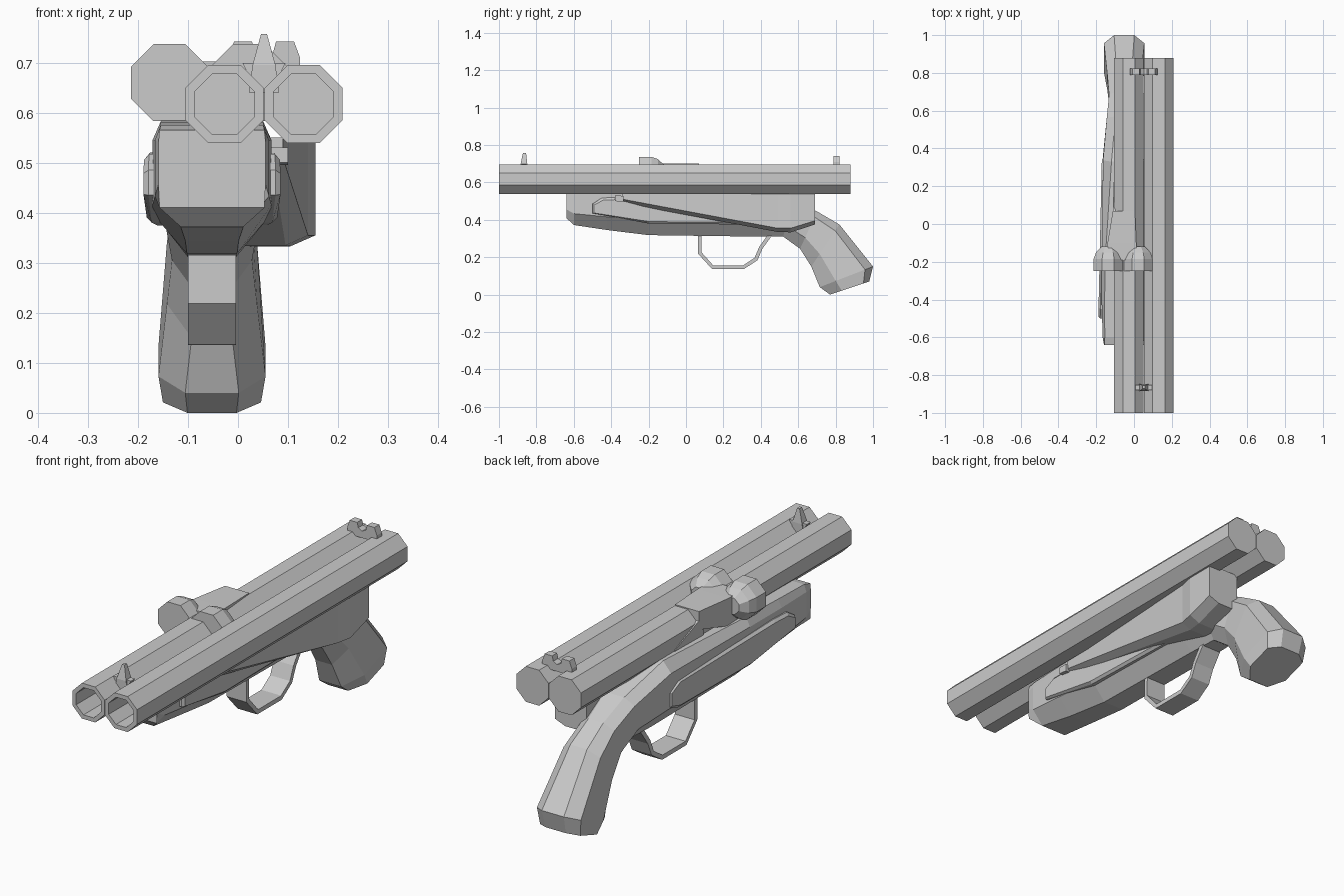
import bpy, bmesh, math
from mathutils import Vector

cube = bpy.data.objects.get("Cube")
if cube:
    bpy.data.objects.remove(cube, do_unlink=True)

metal = bpy.data.materials.new("plain_grey")
metal.use_nodes = True
grey = (0.6, 0.6, 0.6, 1)
metal.diffuse_color = grey
metal.node_tree.nodes["Principled BSDF"].inputs["Base Color"].default_value = grey


def loft(name, rings, closed=False):
    """Skin equal-length rings; cap both ends unless the loop is closed."""
    bm = bmesh.new()
    loops = [[bm.verts.new(p) for p in ring] for ring in rings]
    n = len(loops[0])
    pairs = list(zip(loops, loops[1:] + loops[:1])) if closed else list(zip(loops, loops[1:]))
    for a, b in pairs:
        for i in range(n):
            j = (i + 1) % n
            bm.faces.new((a[i], a[j], b[j], b[i]))
    if not closed:
        bm.faces.new(loops[0])
        bm.faces.new(loops[-1])
    bmesh.ops.recalc_face_normals(bm, faces=bm.faces)
    mesh = bpy.data.meshes.new(name)
    bm.to_mesh(mesh)
    bm.free()
    mesh.materials.append(metal)
    obj = bpy.data.objects.new(name, mesh)
    bpy.context.collection.objects.link(obj)
    return obj


def octagon(x, z, apothem, y):
    r = apothem / math.cos(math.pi / 8)
    angles = [math.pi / 8 + k * math.pi / 4 for k in range(8)]
    return [Vector((x + r * math.cos(a), y, z + r * math.sin(a))) for a in angles]


def lathe(name, x, z, profile):
    return loft(name, [octagon(x, z, r, y) for r, y in profile])


def box_ring(y, x0, x1, z0, z1):
    return [(x0, y, z0), (x1, y, z0), (x1, y, z1), (x0, y, z1)]


# Barrels with open bores at the muzzle
for side, x in (("right", -0.027), ("left", 0.131)):
    lathe(side + "_barrel", x, 0.617,
          [(0.078, 0.88), (0.078, -1), (0.06, -1), (0.06, -0.66)])

# Stock running from the fore-end into the grip
MID = -0.052


def stock_ring(ty, tz, by, bz, w, ft, fb):
    top, bottom = Vector((MID, ty, tz)), Vector((MID, by, bz))
    half = [(w * ft, 0), (w, 0.15), (w, 0.7), (w * fb, 1)]
    right = [top.lerp(bottom, t) + Vector((h, 0, 0)) for h, t in half]
    left = [top.lerp(bottom, t) - Vector((h, 0, 0)) for h, t in reversed(half)]
    return right + left


stock = [
    (-0.64, 0.565, -0.64, 0.41, 0.107, 0.98, 0.98),
    (-0.60, 0.575, -0.60, 0.372, 0.114, 0.9, 0.55),
    (-0.42, 0.58, -0.42, 0.345, 0.119, 0.87, 0.45),
    (-0.2, 0.585, -0.2, 0.318, 0.119, 0.85, 0.42),
    (0.33, 0.585, 0.38, 0.31, 0.112, 0.6, 0.42),
    (0.57, 0.51, 0.52, 0.31, 0.092, 0.5, 0.45),
    (0.70, 0.445, 0.61, 0.245, 0.08, 0.45, 0.45),
    (0.82, 0.375, 0.67, 0.15, 0.09, 0.45, 0.45),
    (1.0, 0.15, 0.715, 0.04, 0.107, 0.5, 0.5),
    (0.98, 0.07, 0.77, 0.0, 0.098, 0.5, 0.5),
]
loft("stock", [stock_ring(*s) for s in stock])

# Raised side panels with bevelled rims
panel = [(-0.5, 0.435), (-0.5, 0.485), (-0.45, 0.517), (-0.36, 0.52), (0.29, 0.495),
         (0.35, 0.46), (0.35, 0.395), (0.29, 0.375), (-0.2, 0.38)]
centre = Vector((-0.07, 0.445))
for side, s in (("right", -1), ("left", 1)):
    def panel_ring(depth, sy, sz):
        ring = []
        for y, z in panel:
            py = centre.x + (y - centre.x) * sy
            pz = centre.y + (z - centre.y) * sz
            ring.append((MID + s * (depth - 0.022 * (y + 0.5)), py, pz))
        return ring
    loft(side + "_side_panel", [panel_ring(0.1, 1, 1), panel_ring(0.127, 1, 1),
                                panel_ring(0.137, 0.98, 0.84)])


# Wedge-shaped lock housing on the left flank
def lock_ring(y, out, low, bottom, tuck):
    return [(0.0, y, bottom), (out - tuck, y, bottom), (out, y, low),
            (out, y, 0.55), (0.0, y, 0.55)]


loft("lock_housing", [lock_ring(-0.34, 0.09, 0.51, 0.49, 0.02),
                      lock_ring(0.49, 0.14, 0.355, 0.335, 0.045),
                      lock_ring(0.56, 0.155, 0.355, 0.333, 0.05),
                      lock_ring(0.69, 0.155, 0.395, 0.375, 0.05)])
loft("lock_nub", [box_ring(-0.38, 0.04, 0.1, 0.5, 0.53),
                  box_ring(-0.335, 0.04, 0.1, 0.495, 0.528)])

# Trigger guard strap swept along a side path
path = [Vector(p) for p in ((0.074, 0.33), (0.074, 0.222), (0.143, 0.146), (0.307, 0.146),
                            (0.374, 0.19), (0.4, 0.25), (0.45, 0.32))]
rings = []
for i, p in enumerate(path):
    d = (path[min(i + 1, len(path) - 1)] - path[max(i - 1, 0)]).normalized()
    n = Vector((-d.y, d.x)) * 0.01
    a, b = p - n, p + n
    rings.append([(-0.1, a.x, a.y), (-0.004, a.x, a.y), (-0.004, b.x, b.y), (-0.1, b.x, b.y)])
loft("trigger_guard", rings)

# Twin domed hammers and the bridge behind them
for side, x in (("right", -0.137), ("left", 0.022)):
    lathe(side + "_hammer", x, 0.66,
          [(0.077, -0.25), (0.077, -0.185), (0.064, -0.15), (0.036, -0.12)])
loft("hammer_bridge", [box_ring(-0.19, -0.135, 0.012, 0.58, 0.702),
                       box_ring(-0.1, -0.14, 0.012, 0.58, 0.702),
                       box_ring(0.07, -0.112, 0.005, 0.62, 0.7)])
loft("bridge_link", [box_ring(0.04, -0.112, -0.06, 0.56, 0.67),
                     box_ring(0.23, -0.108, -0.065, 0.56, 0.59)])

# Front sight post on its small saddle
AXIS = 0.052


def level_ring(z, hx, y0, y1):
    return [(AXIS - hx, y0, z), (AXIS + hx, y0, z), (AXIS + hx, y1, z), (AXIS - hx, y1, z)]


loft("front_sight", [level_ring(0.64, 0.03, -0.885, -0.848), level_ring(0.695, 0.023, -0.885, -0.848),
                     level_ring(0.757, 0.006, -0.872, -0.855)])
loft("front_sight_saddle", [level_ring(0.64, 0.012, -0.88, -0.852),
                            level_ring(0.699, 0.043, -0.88, -0.852)])

# Rear sight: a notched bar
notch = [(0, 0.71), (0.018, 0.72), (0.024, 0.742), (0.06, 0.742), (0.072, 0.71), (0.072, 0.68)]
outline = [(AXIS + h, z) for h, z in notch] + [(AXIS - h, z) for h, z in reversed(notch[1:])]
loft("rear_sight", [[(x, y, z) for x, z in outline] for y in (0.788, 0.822)])
